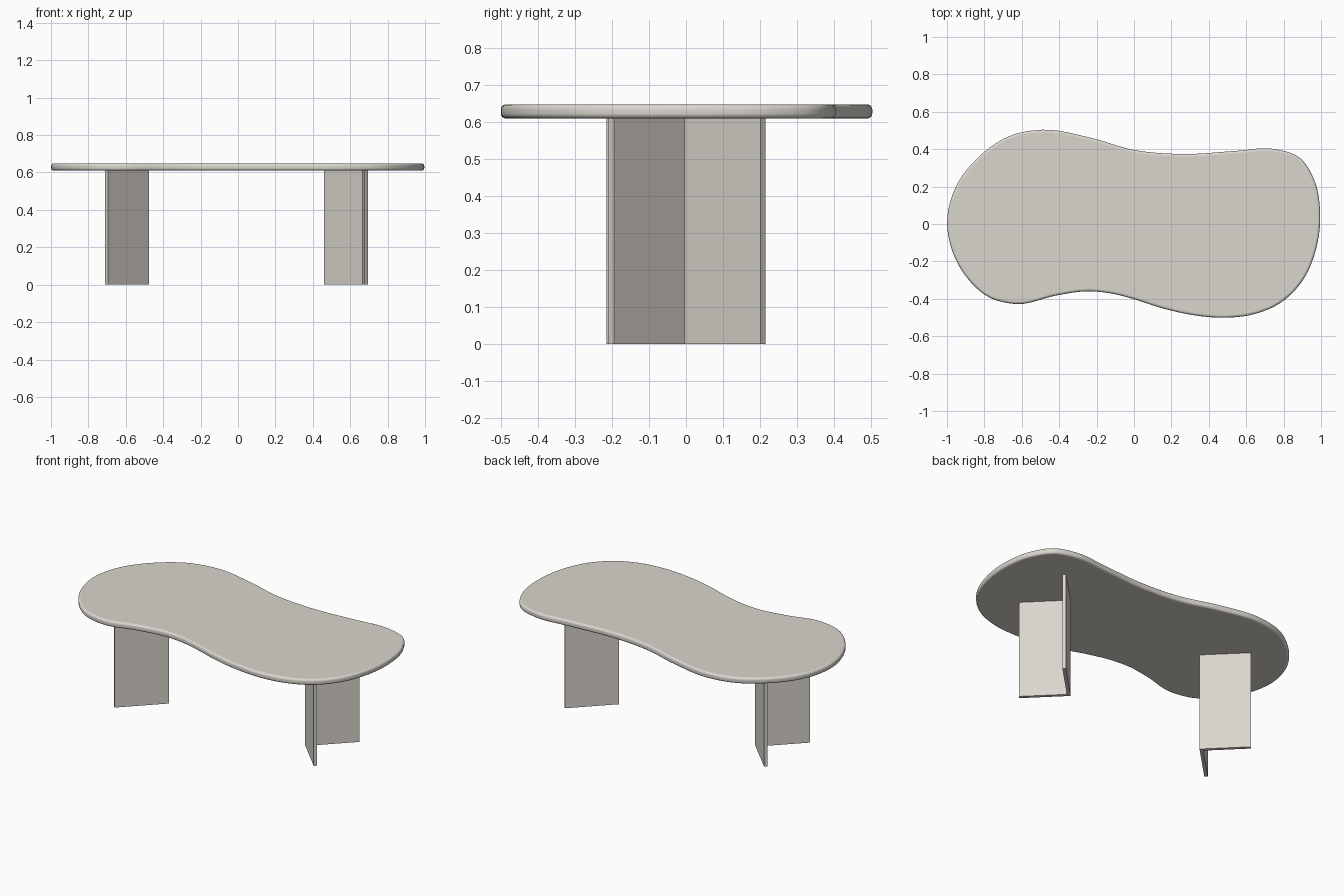
import bpy, bmesh, math
from mathutils import Vector

if "Cube" in bpy.data.objects:
    bpy.data.objects.remove(bpy.data.objects["Cube"])

mat = bpy.data.materials.new("warm light grey")
mat.diffuse_color = (0.70, 0.67, 0.62, 1)
mat.use_nodes = True
mat.node_tree.nodes["Principled BSDF"].inputs["Base Color"].default_value = mat.diffuse_color


def finish(bm, name):
    bmesh.ops.recalc_face_normals(bm, faces=bm.faces[:])
    me = bpy.data.meshes.new(name)
    bm.to_mesh(me)
    bm.free()
    me.materials.append(mat)
    ob = bpy.data.objects.new(name, me)
    bpy.context.collection.objects.link(ob)
    return ob


# Free-form outline of the top, clockwise from the back left bulge
OUTLINE = [(-.49, .504), (-.24, .463), (0, .396), (.27, .374), (.537, .39), (.75, .401),
           (.885, .355), (.962, .24), (.995, .067), (.973, -.136), (.902, -.302),
           (.778, -.425), (.634, -.484), (.484, -.501), (.297, -.484), (.136, -.446),
           (0, -.402), (-.13, -.37), (-.25, -.36), (-.41, -.381), (-.628, -.428),
           (-.773, -.393), (-.906, -.27), (-.981, -.115), (-.999, 0), (-.96, .184),
           (-.81, .377), (-.666, .47)]


def closed_spline(pts, steps):
    """Smooth closed curve (centripetal-like Catmull-Rom) through pts."""
    p = [Vector(q) for q in pts]
    n, out = len(p), []
    for i in range(n):
        a, b, c, d = (p[(i + k) % n] for k in (-1, 0, 1, 2))
        l0, l1, l2 = (b - a).length, (c - b).length, (d - c).length
        m1 = l1 * ((b - a) / l0 * l1 + (c - b) / l1 * l0) / (l0 + l1)
        m2 = l1 * ((c - b) / l1 * l2 + (d - c) / l2 * l1) / (l1 + l2)
        for s in range(steps):
            t = s / steps
            out.append(b * (2*t**3 - 3*t**2 + 1) + m1 * (t**3 - 2*t**2 + t)
                       + c * (3*t**2 - 2*t**3) + m2 * (t**3 - t**2))
    return out


# Table top: outline swept through a round-edged profile
Z0, Z1, R, SEG = 0.61, 0.648, 0.014, 6
profile = []
for zc, start in ((Z0 + R, -90), (Z1 - R, 0)):
    for k in range(SEG + 1):
        a = math.radians(start + 90 * k / SEG)
        profile.append((R * (1 - math.cos(a)), zc + R * math.sin(a)))

pts = closed_spline(OUTLINE, 6)
N = len(pts)
bm = bmesh.new()
rings = []
for inset, z in profile:
    ring = []
    for i, q in enumerate(pts):
        t = (pts[(i + 1) % N] - pts[i - 1]).normalized()
        inward = Vector((t.y, -t.x))
        ring.append(bm.verts.new((*(q + inward * inset), z)))
    rings.append(ring)
for lo, hi in zip(rings, rings[1:]):
    for i in range(N):
        j = (i + 1) % N
        bm.faces.new((lo[i], lo[j], hi[j], hi[i])).smooth = True
for ring in (rings[0], rings[-1]):
    cap = bm.faces.new(ring)
    for e in cap.edges:
        e.smooth = False
finish(bm, "table_top")


# Legs: two equal upright panels butted at a right angle, opening outwards
def v_leg(name, x, turn):
    t, long_arm, short_arm = 0.02, 0.29, 0.27
    u = Vector((1, 1)).normalized()
    v = Vector((1, -1)).normalized()
    corner = Vector((0, -0.004))
    prof = [corner, corner + u * long_arm, corner + u * long_arm - v * t,
            corner - u * t - v * t, corner + v * short_arm - u * t,
            corner + v * short_arm]
    bm = bmesh.new()
    base = bm.faces.new([bm.verts.new((x + turn * p.x, turn * p.y, 0)) for p in prof])
    ext = bmesh.ops.extrude_face_region(bm, geom=[base], use_keep_orig=True)
    top = [g for g in ext["geom"] if isinstance(g, bmesh.types.BMVert)]
    bmesh.ops.translate(bm, verts=top, vec=(0, 0, Z0 + 0.002))
    finish(bm, name)


v_leg("right_leg", 0.489, 1)
v_leg("left_leg", -0.505, -1)
